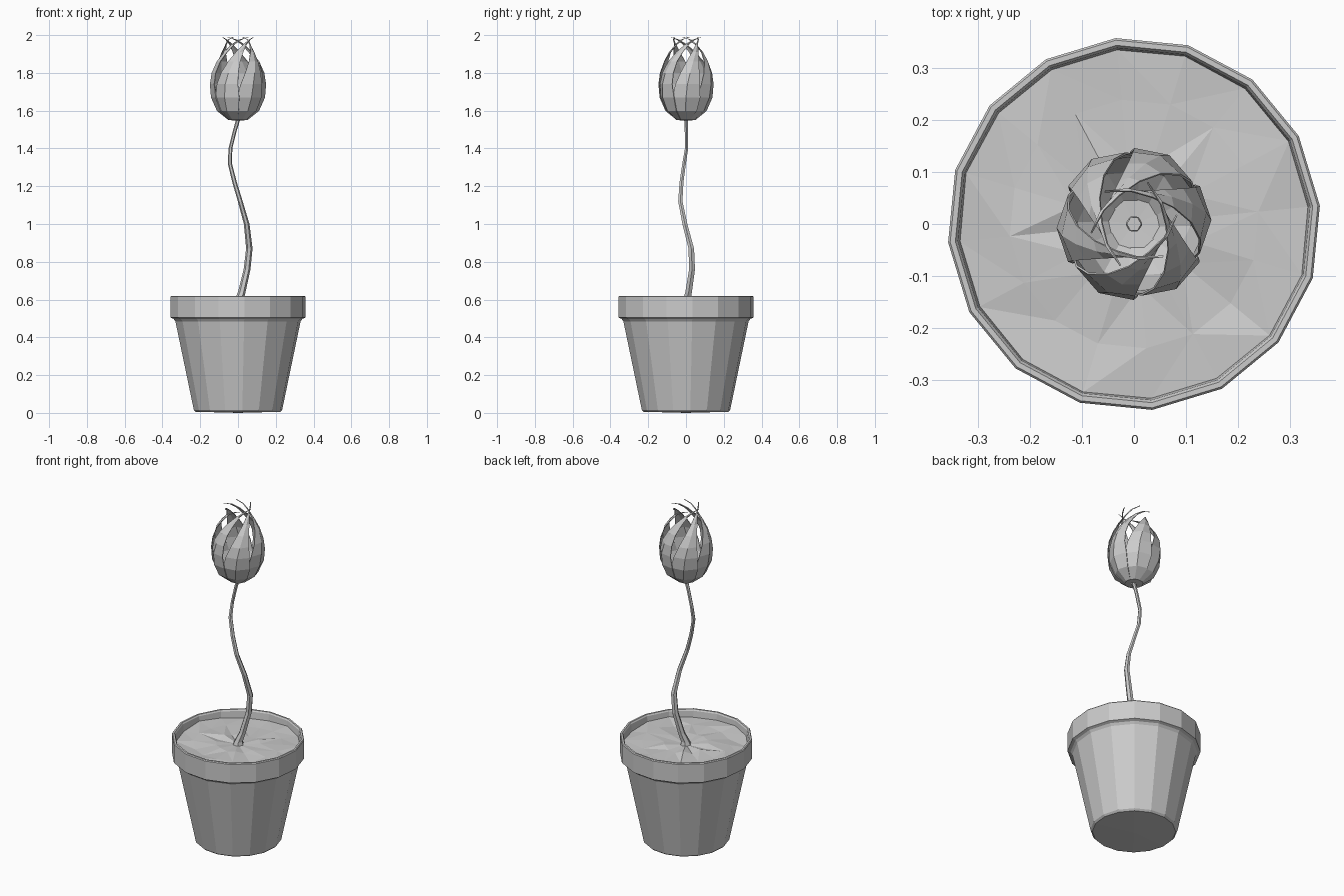
import bpy, bmesh, math, random

if "Cube" in bpy.data.objects:
    bpy.data.objects.remove(bpy.data.objects["Cube"])

random.seed(4)
SIDES = 16
PHASE = math.radians(5.625)


def make_object(name, verts, faces):
    mesh = bpy.data.meshes.new(name)
    mesh.from_pydata(verts, [], faces)
    bm = bmesh.new()
    bm.from_mesh(mesh)
    bmesh.ops.remove_doubles(bm, verts=bm.verts, dist=0.0001)
    bmesh.ops.recalc_face_normals(bm, faces=bm.faces)
    bm.to_mesh(mesh)
    bm.free()
    obj = bpy.data.objects.new(name, mesh)
    bpy.context.collection.objects.link(obj)
    return obj


def rings(name, sections, sides, phase=0.0, jitter=0.0):
    """Skin a stack of horizontal polygons given as (x, y, z, radius)."""
    verts, faces = [], []
    for x, y, z, r in sections:
        centre_dz = random.uniform(-jitter, jitter)
        for i in range(sides):
            a = phase + 2 * math.pi * i / sides
            dz = random.uniform(-jitter, jitter) if r > 0 else centre_dz
            verts.append((x + r * math.cos(a), y + r * math.sin(a), z + dz))
    for k in range(len(sections) - 1):
        for i in range(sides):
            j = (i + 1) % sides
            a, b = k * sides, (k + 1) * sides
            faces.append((a + i, a + j, b + j, b + i))
    return make_object(name, verts, faces)


# Pot with overhanging rim
pot_profile = [(0, 0.0), (0.225, 0.006), (0.235, 0.016), (0.333, 0.485),
               (0.343, 0.498), (0.359, 0.505), (0.359, 0.615), (0.355, 0.62),
               (0.345, 0.62), (0.340, 0.612), (0.332, 0.53)]
rings("pot", [(0, 0, z, r) for r, z in pot_profile], SIDES, PHASE)

# Uneven soil
soil = rings("soil", [(0, 0, 0.576, r) for r in (0, 0.12, 0.24, 0.338)],
             SIDES, PHASE, jitter=0.009)
bm = bmesh.new()
bm.from_mesh(soil.data)
bmesh.ops.triangulate(bm, faces=bm.faces)
bm.to_mesh(soil.data)
bm.free()

# Winding stem, flared at the soil
stem_path = [(0, 0, 0.56, 0.034), (0.003, 0.002, 0.59, 0.025),
             (0.02, 0.014, 0.64, 0.020), (0.048, 0.032, 0.76, 0.018),
             (0.060, 0.028, 0.87, 0.017), (0.046, -0.006, 1.0, 0.015),
             (0.012, -0.030, 1.12, 0.013), (-0.018, -0.024, 1.22, 0.012),
             (-0.043, -0.010, 1.32, 0.011), (-0.040, 0.003, 1.40, 0.010),
             (-0.018, 0.002, 1.49, 0.010), (0, 0, 1.55, 0.011),
             (0, 0, 1.58, 0.014), (0, 0, 1.58, 0)]
rings("stem", stem_path, 6)

# Swirling petals: (z, radius, centre angle, half width in degrees)
petal_rows = [(1.55, 0.015, -8, 32), (1.552, 0.050, -6, 32),
              (1.60, 0.110, -2, 34), (1.67, 0.141, 0, 33),
              (1.74, 0.147, 3, 27), (1.80, 0.139, 9, 22),
              (1.86, 0.117, 19, 17), (1.91, 0.088, 36, 13),
              (1.95, 0.066, 65, 8), (1.975, 0.068, 100, 4),
              (1.99, 0.084, 132, 0)]
for n in range(6):
    verts, faces = [], []
    for z, r, angle, half in petal_rows:
        for side, scale in ((-1, 0.93), (0, 1.0), (1, 0.98)):
            a = math.radians(60 * n + angle + side * half)
            s = scale if half else 1.0
            verts.append((r * s * math.cos(a), r * s * math.sin(a), z))
    for k in range(len(petal_rows) - 1):
        for c in range(2):
            i = k * 3 + c
            faces.append((i, i + 1, i + 4, i + 3))
    petal = make_object(f"petal_{n + 1}", verts, faces)
    thickness = petal.modifiers.new("thickness", 'SOLIDIFY')
    thickness.thickness = 0.004
    thickness.offset = 0
